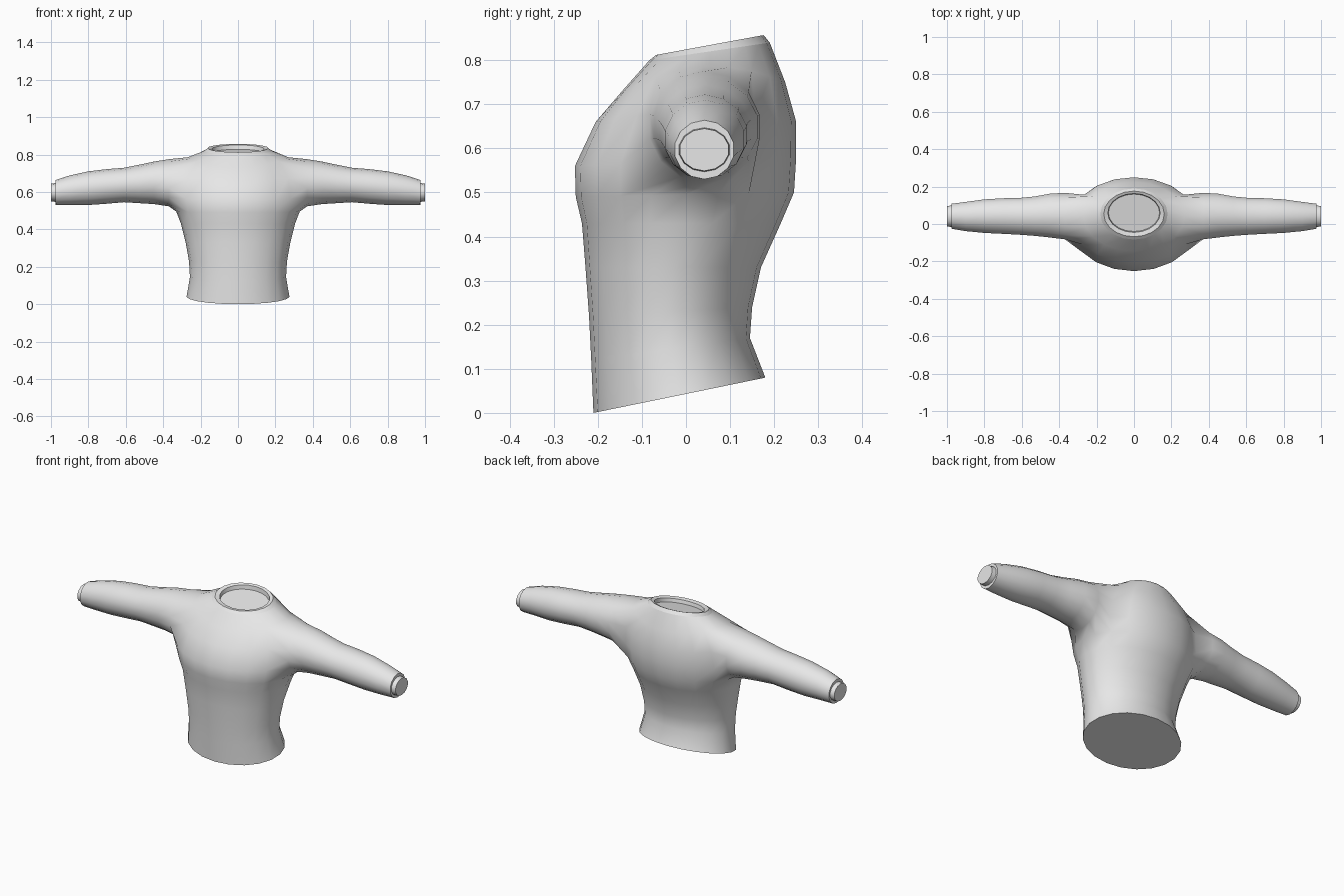
import bpy
import bmesh
from math import sin, cos, pi

cube = bpy.data.objects.get("Cube")
if cube:
    bpy.data.objects.remove(cube)

SIDES = 20       # vertices round the body
ARM_SIDES = 14   # vertices round each sleeve, equal to the armhole outline

# Body rings: front y, front z, back y, back z, half width, lift of the sides
BODY = [
    (-0.21, 0.0, 0.18, 0.08, 0.275, 0),
    (-0.215, 0.12, 0.145, 0.17, 0.257, 0),
    (-0.22, 0.22, 0.15, 0.24, 0.262, 0),
    (-0.228, 0.33, 0.17, 0.33, 0.28, 0),
    (-0.236, 0.43, 0.215, 0.43, 0.305, 0),
    (-0.25, 0.49, 0.245, 0.5, 0.33, 0),
    (-0.252, 0.56, 0.25, 0.58, 0.345, 0),
    (-0.205, 0.66, 0.25, 0.66, 0.33, 0.02),
    (-0.145, 0.73, 0.225, 0.75, 0.27, 0.045),
    (-0.083, 0.8, 0.19, 0.84, 0.18, 0),
]
# Collar rings: rim, inner lip and recessed floor
COLLAR = [
    (-0.068, 0.812, 0.176, 0.857, 0.162, 0),
    (-0.045, 0.809, 0.163, 0.851, 0.14, 0),
    (-0.04, 0.79, 0.16, 0.828, 0.137, 0),
]
# Sleeve rings: x, front y, back y, bottom z, top z
SLEEVE = [
    (0.37, -0.085, 0.17, 0.523, 0.775),
    (0.45, -0.075, 0.165, 0.535, 0.762),
    (0.53, -0.066, 0.15, 0.54, 0.745),
    (0.61, -0.06, 0.142, 0.545, 0.729),
    (0.7, -0.055, 0.14, 0.537, 0.722),
    (0.8, -0.05, 0.134, 0.53, 0.71),
    (0.9, -0.04, 0.12, 0.53, 0.688),
    (0.975, -0.027, 0.11, 0.53, 0.664),
]
# Wrist plug rings
WRIST = [
    (0.975, -0.017, 0.1, 0.547, 0.647),
    (1.0, -0.015, 0.098, 0.549, 0.645),
]
HOLE_LOW, HOLE_HIGH, HOLE_HALF = 5, 8, 2   # armhole rows and half width in columns

bm = bmesh.new()


def body_ring(front_y, front_z, back_y, back_z, width, lift):
    """Tilted ellipse running from the front point to the back point."""
    ring = []
    for i in range(SIDES):
        a = 2 * pi * i / SIDES
        t = (1 + sin(a)) / 2
        ring.append(bm.verts.new((
            width * cos(a),
            front_y + (back_y - front_y) * t,
            front_z + (back_z - front_z) * t + lift * cos(a) ** 2)))
    return ring


def sleeve_ring(side, x, front, back, low, high):
    """Upright ellipse across the sleeve, starting at its lowest point."""
    ring = []
    for j in range(ARM_SIDES):
        a = 2 * pi * j / ARM_SIDES - pi / 2
        ring.append(bm.verts.new((
            side * x,
            (front + back) / 2 + (back - front) / 2 * cos(a),
            (low + high) / 2 + (high - low) / 2 * sin(a))))
    return ring


def in_armhole(row, col):
    if not HOLE_LOW <= row < HOLE_HIGH:
        return False
    return (col + HOLE_HALF) % (SIDES // 2) < 2 * HOLE_HALF


def bridge(lower, upper, skip=lambda col: False):
    n = len(lower)
    for i in range(n):
        if not skip(i):
            k = (i + 1) % n
            bm.faces.new((lower[i], lower[k], upper[k], upper[i]))


def crease(ring):
    """Keep the edges round a ring sharp."""
    for a, b in zip(ring, ring[1:] + ring[:1]):
        bm.edges.get((a, b)).smooth = False


# Body and collar
rows = [body_ring(*r) for r in BODY + COLLAR]
for r in range(len(rows) - 1):
    bridge(rows[r], rows[r + 1], lambda col: in_armhole(r, col))
bm.faces.new(rows[0])
bm.faces.new(rows[-1])
sharp_rings = [rows[0]] + rows[len(BODY) - 1:]

# Sleeves, grown out of the armholes
for side in (1, -1):
    def body_vert(row, k):
        return rows[row][k % SIDES if side > 0 else (SIDES // 2 - k) % SIDES]

    h = HOLE_HALF
    outline = [body_vert(HOLE_LOW, k) for k in range(h)]
    outline += [body_vert(r, h) for r in range(HOLE_LOW, HOLE_HIGH)]
    outline += [body_vert(HOLE_HIGH, k) for k in range(h, -h, -1)]
    outline += [body_vert(r, -h) for r in range(HOLE_HIGH, HOLE_LOW, -1)]
    outline += [body_vert(HOLE_LOW, k) for k in range(-h, 0)]

    rings = [outline] + [sleeve_ring(side, *s) for s in SLEEVE + WRIST]
    for lower, upper in zip(rings, rings[1:]):
        bridge(lower, upper)
    bm.faces.new(rings[-1])
    sharp_rings += rings[-3:]

# Smooth shading with crisp rims
bmesh.ops.recalc_face_normals(bm, faces=bm.faces[:])
for face in bm.faces:
    face.smooth = True
for ring in sharp_rings:
    crease(ring)

mesh = bpy.data.meshes.new("sweater")
bm.to_mesh(mesh)
bm.free()
sweater = bpy.data.objects.new("sweater", mesh)
bpy.context.collection.objects.link(sweater)

# Plain grey cloth
grey = bpy.data.materials.new("light_grey")
grey.use_nodes = True
colour = (0.8, 0.8, 0.8, 1)
grey.diffuse_color = colour
grey.node_tree.nodes["Principled BSDF"].inputs["Base Color"].default_value = colour
mesh.materials.append(grey)
